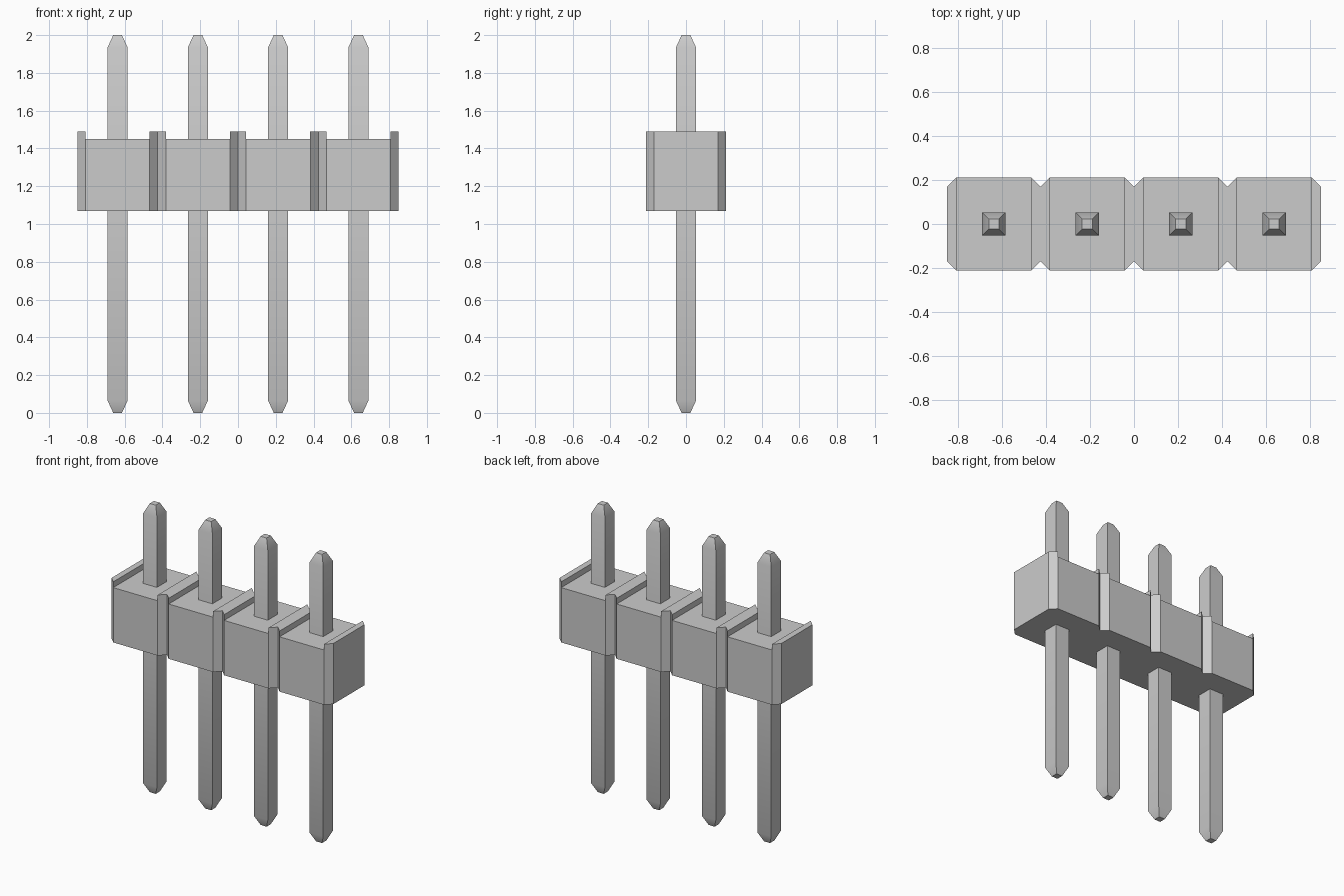
import bpy, bmesh

if "Cube" in bpy.data.objects:
    bpy.data.objects.remove(bpy.data.objects["Cube"])

PITCH, COUNT = 0.425, 4
HALF = PITCH / 2
CHAMFER = 0.0425
BOTTOM, RECESS, TOP = 1.07, 1.45, 1.49

grey = bpy.data.materials.new("light grey")
grey.use_nodes = True
grey.diffuse_color = (0.6, 0.6, 0.6, 1)
grey.node_tree.nodes["Principled BSDF"].inputs["Base Color"].default_value = (0.6, 0.6, 0.6, 1)


def finish(bm, name):
    bmesh.ops.recalc_face_normals(bm, faces=bm.faces)
    mesh = bpy.data.meshes.new(name)
    bm.to_mesh(mesh)
    bm.free()
    mesh.materials.append(grey)
    obj = bpy.data.objects.new(name, mesh)
    bpy.context.collection.objects.link(obj)
    return obj


def raise_faces(bm, faces, height, keep):
    geom = bmesh.ops.extrude_face_region(bm, geom=faces, use_keep_orig=keep)["geom"]
    verts = [g for g in geom if isinstance(g, bmesh.types.BMVert)]
    bmesh.ops.translate(bm, verts=verts, vec=(0, 0, height))
    return [g for g in geom if isinstance(g, bmesh.types.BMFace)]


# Housing: plan of wide pads joined by notched ridges, raised in two steps
bm = bmesh.new()
inner = HALF - CHAMFER
centres = [(i - (COUNT - 1) / 2) * PITCH for i in range(COUNT)]


def plan_face(points):
    bm.faces.new([bm.verts.new((x, y, BOTTOM)) for x, y in points])


for c in centres:
    plan_face([(c - inner, -HALF), (c + inner, -HALF), (c + inner, HALF), (c - inner, HALF)])
for i in range(COUNT + 1):
    x = (i - COUNT / 2) * PITCH
    left = x if i == 0 else x - CHAMFER
    right = x if i == COUNT else x + CHAMFER
    front = [(left, -HALF), (x, -inner), (right, -HALF)]
    if i == 0:
        front = front[1:]
    elif i == COUNT:
        front = front[:-1]
    plan_face(front + [(px, -py) for px, py in reversed(front)])
bmesh.ops.remove_doubles(bm, verts=bm.verts, dist=0.001)

tops = raise_faces(bm, bm.faces[:], RECESS - BOTTOM, True)
ridges = [f for f in tops if min(abs(f.calc_center_median().x - c) for c in centres) > inner]
raise_faces(bm, ridges, TOP - RECESS, False)
finish(bm, "housing")

# Pins: square posts with tapered ends
PIN, TIP = 0.053, 0.023
for number, c in enumerate(centres, 1):
    bm = bmesh.new()
    rings = []
    for z, r in ((0, TIP), (0.065, PIN), (1.935, PIN), (2, TIP)):
        rings.append([bm.verts.new((c + sx * r, sy * r, z))
                      for sx, sy in ((-1, -1), (1, -1), (1, 1), (-1, 1))])
    for low, high in zip(rings, rings[1:]):
        for k in range(4):
            n = (k + 1) % 4
            bm.faces.new((low[k], low[n], high[n], high[k]))
    bm.faces.new(rings[0])
    bm.faces.new(rings[-1])
    pin = finish(bm, f"pin_{number}")

    # Soft shading across each taper, crisp corners elsewhere
    bpy.ops.object.select_all(action="DESELECT")
    pin.select_set(True)
    bpy.context.view_layer.objects.active = pin
    bpy.ops.object.shade_smooth_by_angle(angle=0.52)
